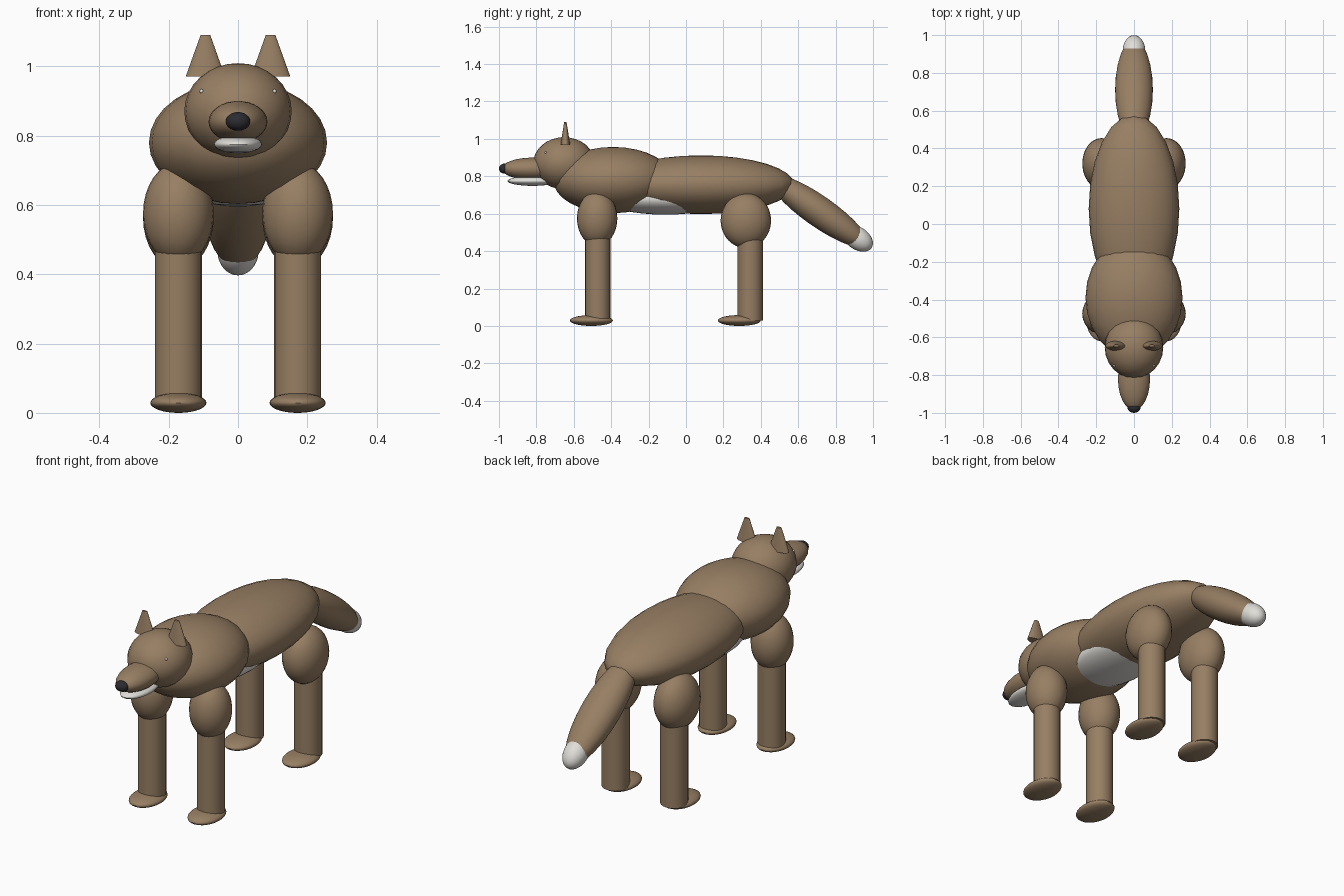
import bpy
import math

cube = bpy.data.objects.get("Cube")
if cube:
    bpy.data.objects.remove(cube, do_unlink=True)


def material(name, colour):
    mat = bpy.data.materials.new(name)
    mat.use_nodes = True
    mat.diffuse_color = (*colour, 1)
    mat.node_tree.nodes["Principled BSDF"].inputs["Base Color"].default_value = (*colour, 1)
    return mat


BROWN = material("brown_fur", (0.31, 0.21, 0.125))
WHITE = material("white_fur", (0.75, 0.73, 0.69))
BLACK = material("black_nose", (0.025, 0.025, 0.03))


def finish(name, mat):
    obj = bpy.context.object
    obj.name = name
    obj.data.materials.append(mat)
    bpy.ops.object.transform_apply(location=False, rotation=True, scale=True)
    bpy.ops.object.shade_smooth_by_angle(angle=math.radians(40))
    return obj


def ellipsoid(name, centre, radii, mat=BROWN, pitch=0):
    bpy.ops.mesh.primitive_uv_sphere_add(segments=24, ring_count=16, radius=1,
                                         location=centre, rotation=(math.radians(pitch), 0, 0))
    bpy.context.object.scale = radii
    return finish(name, mat)


def tapered(name, base, height, r_low, r_high, depth=1):
    x, y, z = base
    bpy.ops.mesh.primitive_cone_add(vertices=20, radius1=r_low, radius2=r_high,
                                    depth=height, location=(x, y, z + height / 2))
    bpy.context.object.scale.y = depth
    return finish(name, BROWN)


# Body
ellipsoid("torso", (0, 0.08, 0.755), (0.24, 0.5, 0.157))
ellipsoid("chest", (0, -0.39, 0.78), (0.257, 0.32, 0.177))
ellipsoid("belly", (0, -0.11, 0.68), (0.18, 0.33, 0.085), WHITE)

# Head and muzzle
ellipsoid("head", (0, -0.652, 0.87), (0.155, 0.165, 0.139))
ellipsoid("snout", (0, -0.82, 0.84), (0.085, 0.165, 0.06))
ellipsoid("lower_jaw", (0, -0.82, 0.775), (0.07, 0.135, 0.026), WHITE)
ellipsoid("nose", (0, -0.97, 0.841), (0.035, 0.03, 0.027), BLACK)

# Tail
ellipsoid("tail", (0, 0.71, 0.613), (0.1, 0.32, 0.083), pitch=-35)
ellipsoid("tail_tip", (0, 0.918, 0.468), (0.06, 0.09, 0.06), WHITE, pitch=-35)

# Paired parts: ears, eyes and legs
for side, s in (("left", 1), ("right", -1)):
    tapered(f"{side}_ear", (s * 0.094, -0.645, 0.97), 0.12, 0.057, 0.014, 0.45)
    ellipsoid(f"{side}_eye", (s * 0.105, -0.751, 0.928), (0.006, 0.006, 0.006), WHITE)

    for end, thigh_y, thigh_r, thigh_z, shin_y, foot_y in (
            ("front", -0.475, 0.108, 0.575, -0.472, -0.506),
            ("rear", 0.32, 0.135, 0.563, 0.343, 0.285)):
        x = s * 0.172
        ellipsoid(f"{end}_{side}_upper_leg", (x, thigh_y, thigh_z), (0.102, thigh_r, 0.147))
        tapered(f"{end}_{side}_lower_leg", (x, shin_y, 0.03), 0.46, 0.068, 0.068)
        ellipsoid(f"{end}_{side}_foot", (x, foot_y, 0.029), (0.081, 0.115, 0.029))
